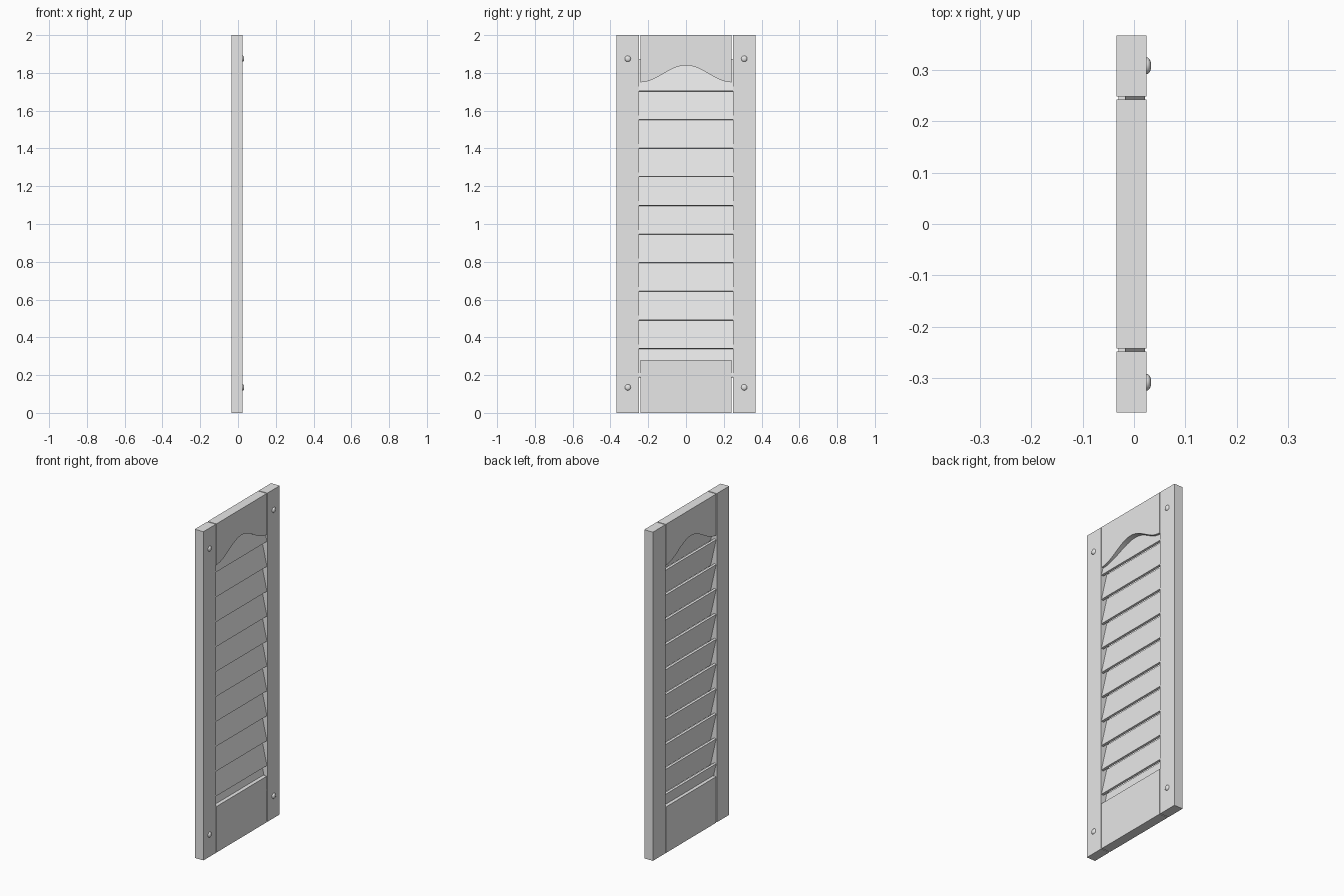
import bpy, bmesh, math

cube = bpy.data.objects.get("Cube")
if cube:
    bpy.data.objects.remove(cube, do_unlink=True)

# Overall dimensions
BACK, FACE = -0.034, 0.024
HALF_WIDTH, HEIGHT = 0.367, 2.0
STILE_INNER, RAIL_HALF = 0.248, 0.242

grey = bpy.data.materials.new("light grey")
grey.diffuse_color = (0.8, 0.8, 0.8, 1)
grey.use_nodes = True
grey.node_tree.nodes["Principled BSDF"].inputs["Base Color"].default_value = (0.8, 0.8, 0.8, 1)


def finish(name, bm):
    bmesh.ops.recalc_face_normals(bm, faces=bm.faces)
    mesh = bpy.data.meshes.new(name)
    bm.to_mesh(mesh)
    bm.free()
    mesh.materials.append(grey)
    obj = bpy.data.objects.new(name, mesh)
    bpy.context.collection.objects.link(obj)
    return obj


def extrude(name, outline, offset):
    """Make a solid by pushing a flat outline along an offset."""
    bm = bmesh.new()
    face = bm.faces.new([bm.verts.new(p) for p in outline])
    moved = bmesh.ops.extrude_face_region(bm, geom=[face], use_keep_orig=True)
    verts = [v for v in moved["geom"] if isinstance(v, bmesh.types.BMVert)]
    bmesh.ops.translate(bm, verts=verts, vec=offset)
    return finish(name, bm)


def board(name, y0, y1, z0, z1):
    outline = [(BACK, y0, z0), (BACK, y1, z0), (BACK, y1, z1), (BACK, y0, z1)]
    return extrude(name, outline, (FACE - BACK, 0, 0))


# Upright stiles and bottom rail
board("front_stile", -HALF_WIDTH, -STILE_INNER, 0, HEIGHT)
board("back_stile", STILE_INNER, HALF_WIDTH, 0, HEIGHT)
board("bottom_rail", -RAIL_HALF, RAIL_HALF, 0, 0.28)

# Top rail with a bell-shaped lower edge
STEPS = 32
curve = []
for i in range(STEPS + 1):
    t = 2 * i / STEPS - 1
    curve.append((BACK, t * RAIL_HALF, 1.75 + 0.045 * (1 + math.cos(math.pi * t))))
corners = [(BACK, RAIL_HALF, HEIGHT), (BACK, -RAIL_HALF, HEIGHT)]
extrude("top_rail", curve + corners, (FACE - BACK, 0, 0))

# Tilted louvre slats, low edge towards the bolted face
RUN, RISE, THICK = 0.038, 0.168, 0.013
length = math.hypot(RUN, RISE)
nx, nz = -THICK * RISE / length, -THICK * RUN / length
for i in range(11):
    z = 0.19 + 0.1515 * i
    x = 0.021
    section = [(x, z), (x - RUN, z + RISE), (x - RUN + nx, z + RISE + nz), (x + nx, z + nz)]
    outline = [(px, -STILE_INNER, pz) for px, pz in section]
    extrude(f"slat_{i + 1}", outline, (0, 2 * STILE_INNER, 0))


# Domed bolt heads near the stile ends
def bolt(name, y, z):
    bm = bmesh.new()
    sides = 12
    profile = [(0.016, FACE - 0.002), (0.016, FACE + 0.003), (0.012, FACE + 0.007), (0.006, FACE + 0.009)]
    rings = []
    for r, x in profile:
        angles = [2 * math.pi * k / sides for k in range(sides)]
        rings.append([bm.verts.new((x, y + r * math.cos(a), z + r * math.sin(a))) for a in angles])
    for low, high in zip(rings, rings[1:]):
        for k in range(sides):
            n = (k + 1) % sides
            bm.faces.new((low[k], low[n], high[n], high[k]))
    bm.faces.new(rings[0])
    bm.faces.new(rings[-1])
    obj = finish(name, bm)
    bpy.ops.object.select_all(action="DESELECT")
    obj.select_set(True)
    bpy.context.view_layer.objects.active = obj
    bpy.ops.object.shade_smooth_by_angle(angle=math.radians(50))


for side, y in (("front", -0.308), ("back", 0.308)):
    for level, z in (("lower", 0.135), ("upper", 1.875)):
        bolt(f"{side}_{level}_bolt", y, z)
